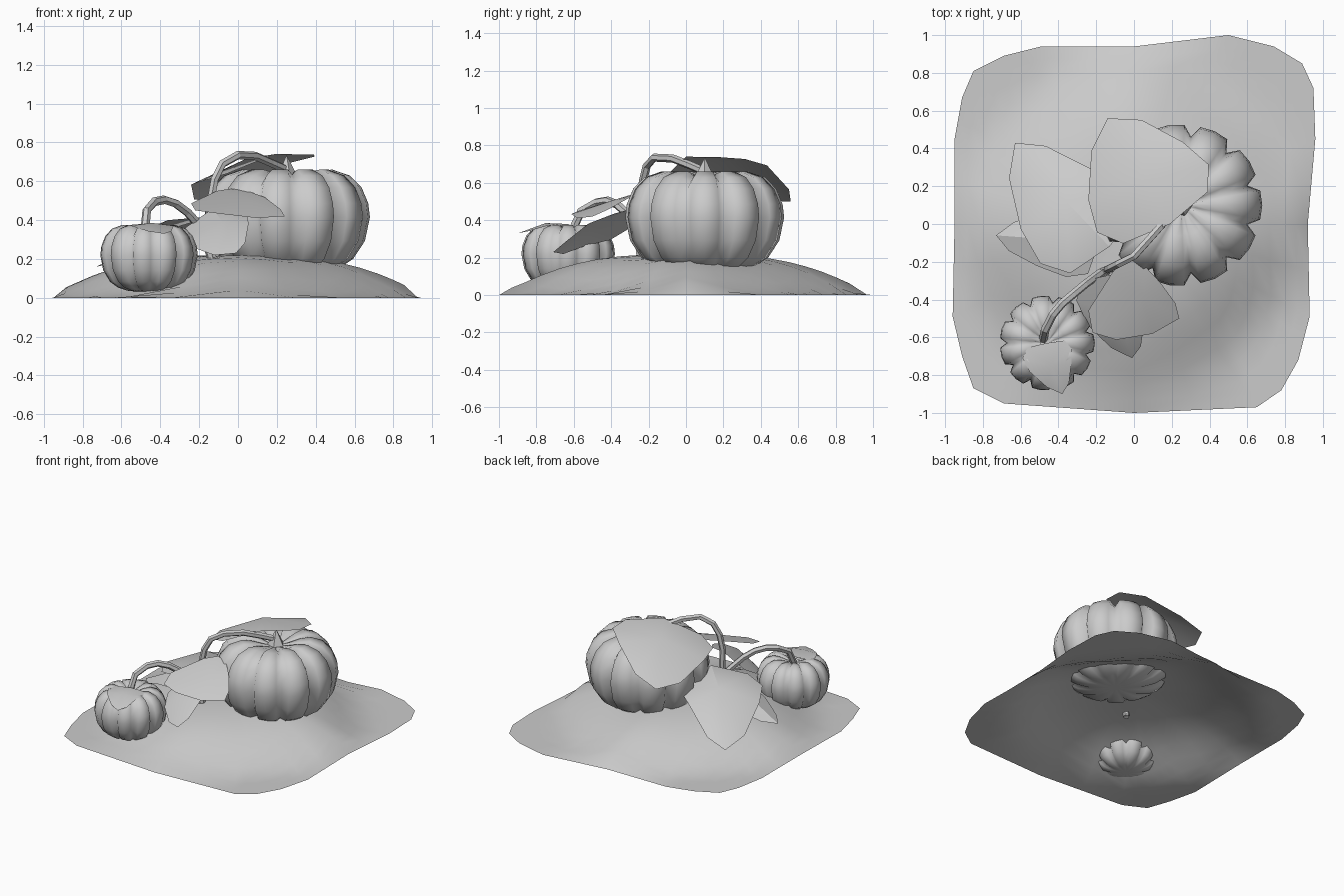
import bpy
from math import cos, sin, radians
from mathutils import Vector

if "Cube" in bpy.data.objects:
    bpy.data.objects.remove(bpy.data.objects["Cube"], do_unlink=True)

GREY = (0.6, 0.6, 0.6, 1)
clay = bpy.data.materials.new("plain grey")
clay.use_nodes = True
clay.diffuse_color = GREY
clay.node_tree.nodes["Principled BSDF"].inputs["Base Color"].default_value = GREY


def make_mesh(name, verts, faces, angle):
    mesh = bpy.data.meshes.new(name)
    mesh.from_pydata(verts, [], faces)
    mesh.materials.append(clay)
    obj = bpy.data.objects.new(name, mesh)
    bpy.context.collection.objects.link(obj)
    bpy.ops.object.select_all(action="DESELECT")
    obj.select_set(True)
    bpy.context.view_layer.objects.active = obj
    if angle:
        bpy.ops.object.shade_smooth_by_angle(angle=radians(angle))
    return obj


def loft(rings, start, end):
    """Join equal rings of points, closing both ends with a fan unless the point is None."""
    n = len(rings[0])
    verts = [p for ring in rings for p in ring]
    faces = []
    for r in range(len(rings) - 1):
        for i in range(n):
            j = (i + 1) % n
            faces.append((r * n + i, r * n + j, r * n + n + j, r * n + n + i))
    for point, offset, flip in ((start, 0, True), (end, (len(rings) - 1) * n, False)):
        if point is None:
            continue
        verts.append(point)
        for i in range(n):
            a, b = offset + i, offset + (i + 1) % n
            faces.append((b, a, len(verts) - 1) if flip else (a, b, len(verts) - 1))
    return verts, faces


# Mound: a rounded square sheet with low corners and a broad diamond-shaped top
OUTLINE = [(0.96, 0.45), (0.95, 0.72), (0.89, 0.85), (0.74, 0.94), (0.5, 1),
           (0, 0.94), (-0.49, 0.94), (-0.69, 0.89), (-0.85, 0.81), (-0.91, 0.67),
           (-0.95, 0.45), (-0.95, 0), (-0.96, -0.49), (-0.91, -0.7), (-0.85, -0.87),
           (-0.69, -0.95), (0, -1), (0.65, -0.97), (0.78, -0.88), (0.87, -0.72),
           (0.93, -0.49), (0.92, 0)]


def mound_height(x, y):
    power = 1.45 if x < 0 and y < 0 else 1.27
    reach = (abs(x / 0.97) ** power + abs(y / 0.98) ** power) ** (1 / power)
    if reach > 0.85:
        # Soft foot instead of a hard fold at the bottom of the slope
        return 0.08 * max(0, (1.12 - reach) / 0.27) ** 1.5
    return 0.22 * (1 - reach ** 2.8)


# Halve each outline edge so the slope follows the height closely
rim_points = []
for a, b in zip(OUTLINE, OUTLINE[1:] + OUTLINE[:1]):
    rim_points += [a, ((a[0] + b[0]) / 2, (a[1] + b[1]) / 2)]

mound_rings = []
for s in (1, 0.93, 0.86, 0.78, 0.68, 0.58, 0.48, 0.36, 0.2):
    mound_rings.append([(x * s, y * s, 0 if s == 1 else mound_height(x * s, y * s))
                        for x, y in rim_points])
make_mesh("mound", *loft(mound_rings, None, (0, 0, 0.22)), 60)


# Pumpkins: ribbed profile with eleven lobes and narrow grooves
LOBES = 11
PROFILE = [(0.2, -0.06), (0.45, -0.04), (0.64, 0.01), (0.8, 0.1), (0.94, 0.28), (1, 0.52),
           (0.98, 0.66), (0.9, 0.82), (0.76, 0.94), (0.55, 1), (0.38, 0.98), (0.18, 0.93)]


def pumpkin(name, x, y, z, radius, height):
    rings = []
    for r, h in PROFILE:
        ring = []
        for lobe in range(LOBES):
            for turn, depth in ((-0.32, 1), (0, 1.01), (0.32, 1), (0.5, 0.86)):
                a = radians((lobe + turn) * 360 / LOBES)
                d = r * radius * depth
                drop = 0.05 * height if turn == 0.5 and h > 0.9 else 0
                ring.append((x + d * cos(a), y + d * sin(a), z + h * height - drop))
        rings.append(ring)
    ends = [(x, y, z + height * h) for h in (-0.05, 0.9)]
    return make_mesh(name, *loft(rings, *ends), 180)


pumpkin("large_pumpkin", 0.25, 0.1, 0.15, 0.425, 0.51)
pumpkin("small_pumpkin", -0.46, -0.63, 0.05, 0.25, 0.325)

# Pointed stem on the large pumpkin
stem_ring = [(0.25 + 0.06 * cos(radians(72 * i)), 0.1 + 0.06 * sin(radians(72 * i)), 0.62)
             for i in range(5)]
make_mesh("pumpkin_stem", *loft([stem_ring], None, (0.25, 0.1, 0.735)), 0)


# Vines: six-sided tubes arching from the shared root to each pumpkin
def vine(name, points, radius):
    curve = bpy.data.curves.new(name, "CURVE")
    curve.dimensions = "3D"
    curve.bevel_depth = radius
    curve.bevel_resolution = 1
    curve.use_fill_caps = True
    spline = curve.splines.new("POLY")
    spline.use_smooth = False
    spline.points.add(len(points) - 1)
    for target, p in zip(spline.points, points):
        target.co = (*p, 1)
    curve.materials.append(clay)
    obj = bpy.data.objects.new(name, curve)
    bpy.context.collection.objects.link(obj)


vine("large_vine", [(-0.13, -0.24, 0.18), (-0.14, -0.24, 0.5), (-0.12, -0.23, 0.61),
                    (-0.08, -0.21, 0.69), (0, -0.17, 0.735), (0.09, -0.07, 0.73),
                    (0.17, 0.02, 0.695), (0.25, 0.1, 0.66)], 0.022)
vine("small_vine", [(-0.13, -0.24, 0.18), (-0.18, -0.26, 0.35), (-0.26, -0.32, 0.44),
                    (-0.32, -0.37, 0.485), (-0.38, -0.42, 0.505), (-0.43, -0.48, 0.495),
                    (-0.47, -0.56, 0.45), (-0.48, -0.61, 0.34)], 0.023)

# Leaves: heart-shaped sheets folded along a bent midrib
HALF_LEAF = [(0.04, 0.76), (0.25, 1), (0.55, 0.85), (0.85, 0.45)]


def leaf(name, base, middle, tip, left, right):
    base, middle, tip = Vector(base), Vector(middle), Vector(tip)

    def midrib(t):
        if t < 0.5:
            return base.lerp(middle, t * 2)
        return middle.lerp(tip, t * 2 - 1)

    sides = [[midrib(t) + Vector(side) * w for t, w in HALF_LEAF] for side in (left, right)]
    rim = [base] + sides[0] + [tip] + sides[1][::-1]
    n = len(rim)
    faces = [(i, (i + 1) % n, n) for i in range(n)]
    return make_mesh(name, rim + [middle], faces, 25)


leaf("large_top_leaf", (0.19, 0, 0.74), (0.04, 0.23, 0.715), (-0.14, 0.56, 0.5),
     (0.28, 0.2, 0), (-0.31, -0.16, -0.13))
leaf("front_upper_leaf", (-0.11, -0.25, 0.55), (0.05, -0.38, 0.51), (0.24, -0.5, 0.42),
     (0.08, 0.1, 0.02), (-0.19, -0.26, -0.08))
leaf("front_lower_leaf", (-0.13, -0.27, 0.46), (-0.08, -0.5, 0.39), (-0.01, -0.71, 0.23),
     (0.15, 0, 0.01), (-0.2, -0.02, -0.13))
leaf("left_upper_leaf", (-0.13, -0.12, 0.42), (-0.36, 0.12, 0.4), (-0.63, 0.43, 0.12),
     (0.18, 0.17, -0.08), (-0.25, -0.21, -0.08))
leaf("left_lower_leaf", (-0.2, -0.14, 0.36), (-0.46, -0.08, 0.3), (-0.73, -0.06, 0.16),
     (0.03, 0.17, -0.05), (-0.03, -0.17, -0.06))
leaf("small_top_leaf", (-0.46, -0.63, 0.38), (-0.44, -0.75, 0.385), (-0.38, -0.9, 0.33),
     (0.12, 0.03, -0.01), (-0.14, -0.02, -0.01))
